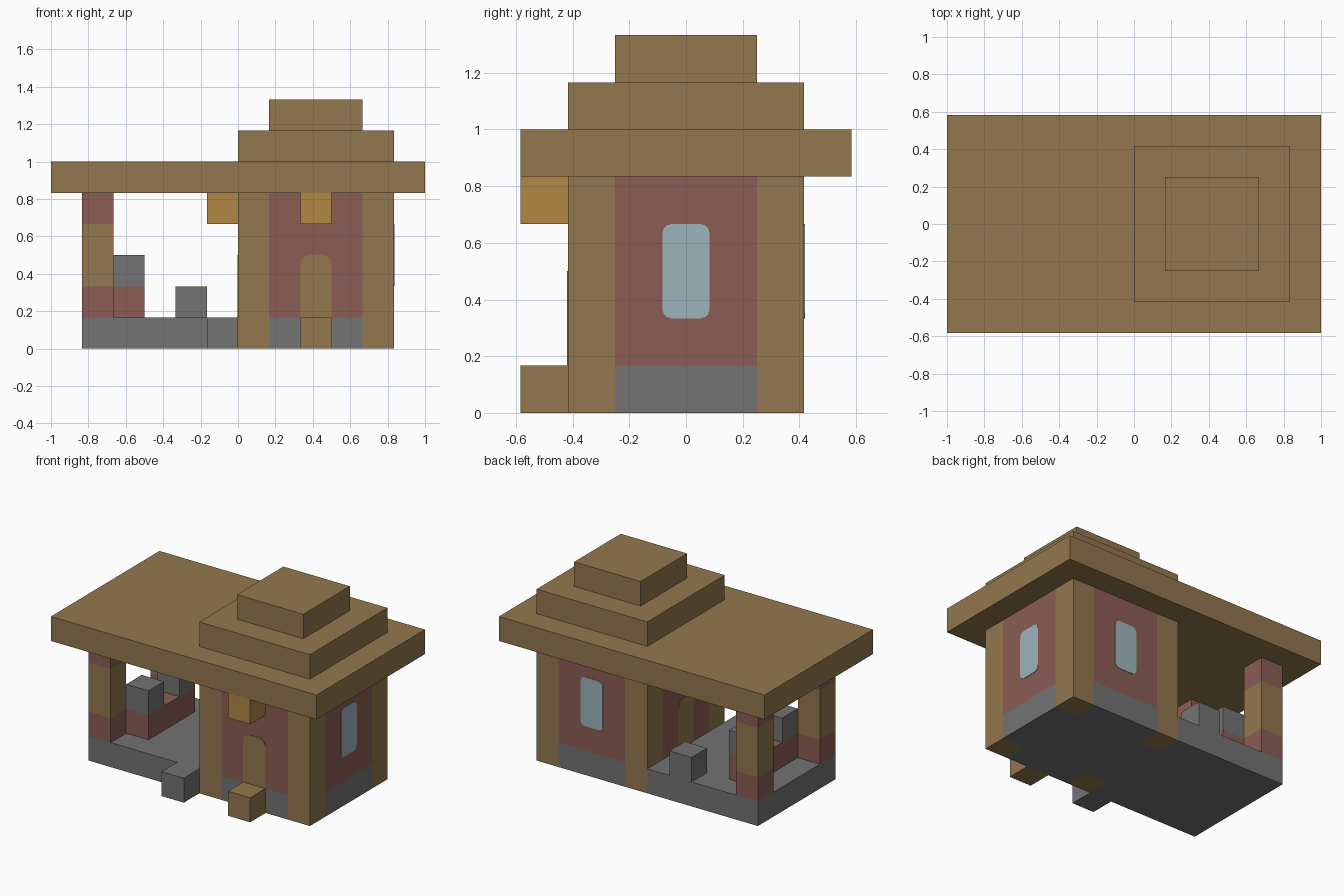
import bpy
import bmesh
import math
from mathutils import Vector

U = 1 / 6  # one building block

if "Cube" in bpy.data.objects:
    bpy.data.objects.remove(bpy.data.objects["Cube"], do_unlink=True)


def linear(c):
    c /= 255
    return c / 12.92 if c <= 0.04045 else ((c + 0.055) / 1.055) ** 2.4


def material(name, *rgb):
    m = bpy.data.materials.new(name)
    m.use_nodes = True
    colour = [linear(c) for c in rgb] + [1]
    m.diffuse_color = colour
    m.node_tree.nodes["Principled BSDF"].inputs["Base Color"].default_value = colour
    return m


timber = material("timber brown", 147, 119, 78)
brick = material("brick red", 139, 92, 84)
stone = material("stone grey", 115, 115, 115)
lamp = material("lamp gold", 176, 136, 68)
glass = material("window blue", 158, 181, 188)


def prism(name, outline, depth, mat):
    """Extrude a closed outline of 3D points along the depth vector."""
    bm = bmesh.new()
    face = bm.faces.new([bm.verts.new(p) for p in outline])
    top = bmesh.ops.extrude_face_region(bm, geom=[face])["geom"]
    moved = [v for v in top if isinstance(v, bmesh.types.BMVert)]
    bmesh.ops.translate(bm, verts=moved, vec=depth)
    bmesh.ops.recalc_face_normals(bm, faces=bm.faces[:])
    mesh = bpy.data.meshes.new(name)
    bm.to_mesh(mesh)
    bm.free()
    mesh.materials.append(mat)
    ob = bpy.data.objects.new(name, mesh)
    bpy.context.collection.objects.link(ob)
    return ob


def block(name, x, y, z, mat):
    """Box given by its (low, high) range on each axis, in blocks."""
    pts = [(x[0], y[0]), (x[1], y[0]), (x[1], y[1]), (x[0], y[1])]
    outline = [Vector((a, b, z[0])) * U for a, b in pts]
    return prism(name, outline, Vector((0, 0, (z[1] - z[0]) * U)), mat)


def plate(name, centre, across, out, half_h, round_bottom, mat):
    """Thin upright panel, one block wide, with rounded corners."""
    r = 0.2 if round_bottom else 0.28
    half_w = 0.5
    pts = []
    for i, (sx, sz) in enumerate([(1, 1), (-1, 1), (-1, -1), (1, -1)]):
        if sz < 0 and not round_bottom:
            pts.append((sx * half_w, sz * half_h))
            continue
        for k in range(4):
            a = math.radians(90 * i + 30 * k)
            pts.append((sx * (half_w - r) + r * math.cos(a),
                        sz * (half_h - r) + r * math.sin(a)))
    outline = [(Vector(centre) + Vector(across) * a + Vector((0, 0, b))) * U
               for a, b in pts]
    return prism(name, outline, Vector(out) * 0.003, mat)


# Stepped roof
block("roof_slab", (-6, 6), (-3.5, 3.5), (5, 6), timber)
block("roof_middle_tier", (0, 5), (-2.5, 2.5), (6, 7), timber)
block("roof_top_tier", (1, 4), (-1.5, 1.5), (7, 8), timber)

# Room: cross-shaped walls with posts filling the corners
cross = []
for sx, sy in [(1, 1), (-1, 1), (-1, -1), (1, -1)]:
    corner = [(2.5, 1.5), (1.5, 1.5), (1.5, 2.5)]
    for a, b in corner if sx * sy > 0 else reversed(corner):
        cross.append((2.5 + sx * a, sy * b))
for name, low, high, mat in [("wall_footing", 0, 1, stone), ("room_walls", 1, 5, brick)]:
    prism(name, [Vector((a, b, low)) * U for a, b in cross],
          Vector((0, 0, (high - low) * U)), mat)
for side, x in [("right", 0), ("left", 4)]:
    for end, y in [("front", -2.5), ("back", 1.5)]:
        block(f"{end}_{side}_corner_post", (x, x + 1), (y, y + 1), (0, 5), timber)

# Doors and windows
plate("front_door", (2.5, -2.5, 2), (1, 0, 0), (0, -1, 0), 1, False, timber)
plate("porch_door", (0, 0, 2), (0, 1, 0), (-1, 0, 0), 1, False, timber)
plate("side_window", (5, 0, 3), (0, 1, 0), (1, 0, 0), 1, True, glass)
plate("back_window", (2.5, 2.5, 3), (1, 0, 0), (0, 1, 0), 1, True, glass)

# Lamps over both doors
block("front_door_lamp", (2, 3), (-3.5, -2.5), (4, 5), lamp)
block("porch_door_lamp", (-1, 0), (-0.5, 0.5), (4, 5), lamp)

# Porch floor and steps
block("porch_floor", (-5, 0), (-2.5, 2.5), (0, 1), stone)
block("porch_step", (-1, 0), (-3.5, -2.5), (0, 1), stone)
block("front_door_step", (2, 3), (-3.5, -2.5), (0, 1), timber)

# Porch pillars with brick ends
for end, y in [("front", -2.5), ("back", 1.5)]:
    for part, z, mat in [("base", (1, 2), brick), ("shaft", (2, 4), timber),
                         ("cap", (4, 5), brick)]:
        block(f"{end}_pillar_{part}", (-5, -4), (y, y + 1), z, mat)

# Brick bench with stone arms, and a stone stool
block("bench_seat", (-4, -3), (-1.5, 1.5), (1, 2), brick)
for end, y in [("front", -1.5), ("back", 0.5)]:
    block(f"{end}_bench_arm", (-4, -3), (y, y + 1), (2, 3), stone)
block("stool", (-2, -1), (1.5, 2.5), (1, 2), stone)
